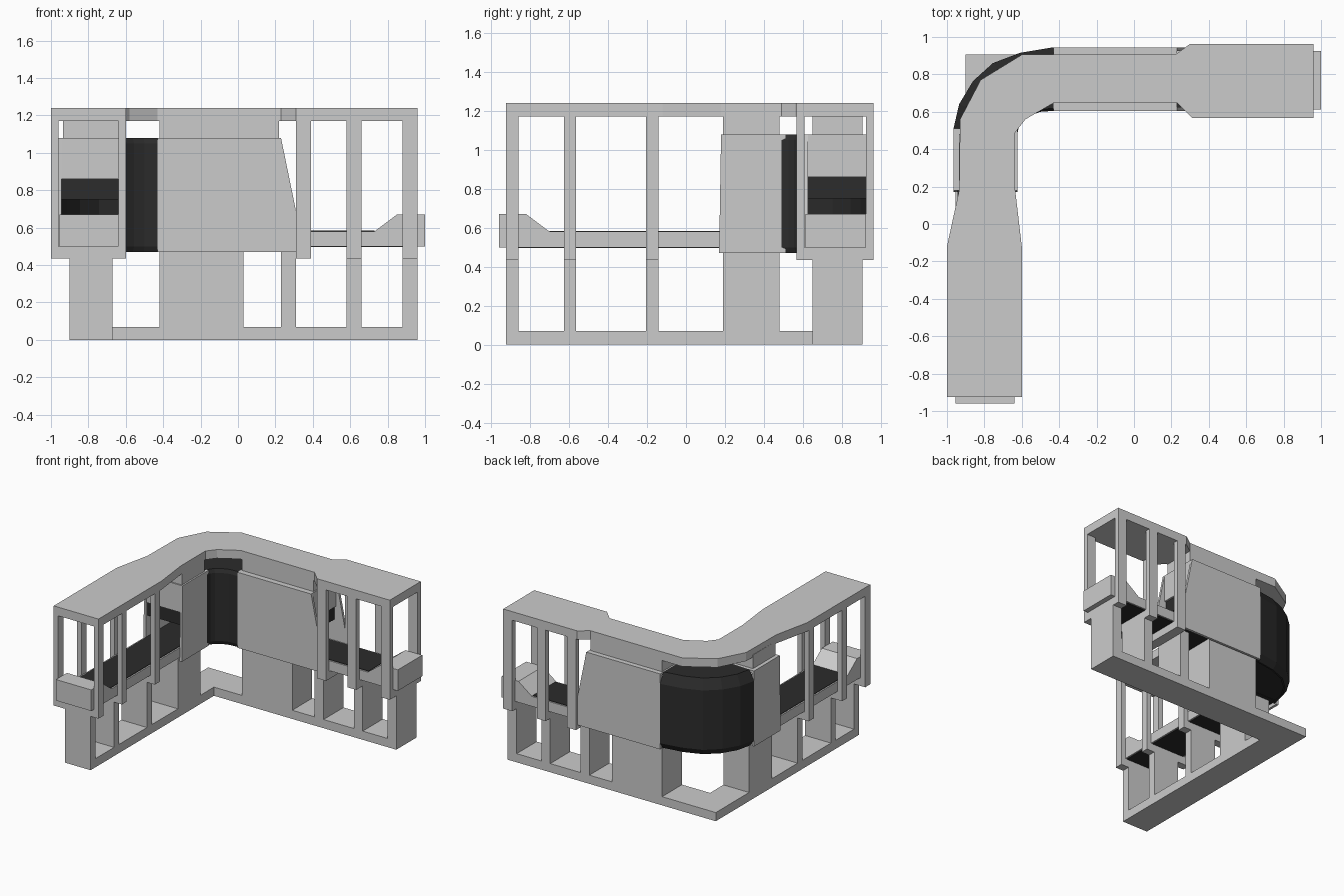
import bpy, bmesh
from mathutils import Vector

if "Cube" in bpy.data.objects:
    bpy.data.objects.remove(bpy.data.objects["Cube"])

dark = bpy.data.materials.new("dark_rubber")
dark.diffuse_color = (0.025, 0.025, 0.025, 1)
dark.use_nodes = True
dark.node_tree.nodes["Principled BSDF"].inputs["Base Color"].default_value = dark.diffuse_color


def prism(name, pts, direction, mat=None):
    """Solid made by extruding a planar outline along a vector."""
    bm = bmesh.new()
    f = bm.faces.new([bm.verts.new(p) for p in pts])
    r = bmesh.ops.extrude_face_region(bm, geom=[f], use_keep_orig=True)
    bmesh.ops.translate(bm, vec=Vector(direction),
                        verts=[g for g in r["geom"] if isinstance(g, bmesh.types.BMVert)])
    return finish(name, bm, mat)


def finish(name, bm, mat=None):
    bmesh.ops.recalc_face_normals(bm, faces=bm.faces)
    me = bpy.data.meshes.new(name)
    bm.to_mesh(me)
    bm.free()
    ob = bpy.data.objects.new(name, me)
    bpy.context.collection.objects.link(ob)
    if mat:
        me.materials.append(mat)
    return ob


def plate(name, outline, z0, z1, mat=None):
    return prism(name, [(x, y, z0) for x, y in outline], (0, 0, z1 - z0), mat)


def wall(name, path_a, path_b, rings, mat):
    """Bent wall: sweep a section between two plan paths; rings = (z, blend a->b)."""
    bm = bmesh.new()
    cols = []
    for a, b in zip(path_a, path_b):
        a, b = Vector(a), Vector(b)
        cols.append([bm.verts.new((*a.lerp(b, t), z)) for z, t in rings])
    n = len(rings)
    for c, d in zip(cols, cols[1:]):
        for i in range(n):
            j = (i + 1) % n
            bm.faces.new((c[i], c[j], d[j], d[i]))
    bm.faces.new(cols[0])
    bm.faces.new(cols[-1])
    return finish(name, bm, mat)


class Arm:
    """One straight arm: u runs outward along the arm, v runs across it."""

    def __init__(self, label, place):
        self.label, self.place = label, place

    def box(self, name, u, v, z, mat=None):
        pts = [self.place(a, b) for a, b in
               ((u[0], v[0]), (u[1], v[0]), (u[1], v[1]), (u[0], v[1]))]
        return plate(self.label + "_" + name, pts, z[0], z[1], mat)

    def side(self, name, uz, v, mat=None):
        pts = [Vector((*self.place(u, v[0]), z)) for u, z in uz]
        d = Vector(self.place(0, v[1])) - Vector(self.place(0, v[0]))
        return prism(self.label + "_" + name, pts, (d.x, d.y, 0), mat)

    def build(self, legs, posts, pedestal, core, frame, tunnel, tunnel_v, tray_v, tray):
        # lower legs and pedestal
        for u in legs:
            self.box("leg", u, core, (0.05, 0.47 if u not in posts else 0.44))
        self.box("pedestal", pedestal, core, (0.05, 0.5))
        # upper portal frames
        for u in posts:
            self.box("inner_post", u, (frame[0], frame[0] + 0.04), (0.435, 1.19))
            self.box("outer_post", u, (frame[1] - 0.04, frame[1]), (0.435, 1.19))
            self.box("cross_beam", u, frame, (0.435, 0.5))
        # tunnel sides with slanted ends, lid, roof support
        u0, top, bot = tunnel
        outline = [(u0, 0.47), (bot, 0.47), (top, 1.08), (u0, 1.08)]
        v0, v1 = tunnel_v
        self.side("inner_panel", outline, (v0, v0 + 0.02))
        self.side("outer_panel", outline, (v1 - 0.02, v1))
        self.box("tunnel_lid", (u0, top), tunnel_v, (1.06, 1.08))
        sup = (pedestal[0], top - 0.01)
        self.box("roof_support", sup, core if self.label == "long" else (0.635, 0.935), (1.07, 1.19))
        # tunnel mouth and curtain
        self.box("mouth_lintel", (top - 0.02, top), (v0 + 0.01, v1 - 0.01), (0.86, 1.07))
        self.box("curtain", (top - 0.03, top - 0.015), (v0 + 0.02, v1 - 0.02), (0.75, 0.87), dark)
        # conveyor tray with raised end stop, belt surfaces
        s0, s1, end = tray
        self.side("tray", [(u0, 0.5), (end, 0.5), (end, 0.67), (s1, 0.67), (s0, 0.58), (u0, 0.58)], tray_v)
        b = (tray_v[0] + 0.012, tray_v[1] - 0.012)
        self.box("belt_top", (u0, s0), b, (0.575, 0.584), dark)
        self.box("belt_return", (u0, end - 0.05), b, (0.497, 0.505), dark)


# long arm along x
A_posts = [(0.31, 0.39), (0.58, 0.66), (0.88, 0.96)]
Arm("long", lambda u, v: (u, v)).build(
    legs=[(0.23, 0.31)] + A_posts[1:], posts=A_posts, pedestal=(-0.42, 0.03),
    core=(0.65, 0.905), frame=(0.567, 0.963), tunnel=(-0.43, 0.23, 0.355),
    tunnel_v=(0.605, 0.945), tray_v=(0.613, 0.925), tray=(0.73, 0.85, 1.0))

# side arm along y
B_posts = [(0.14, 0.205), (0.565, 0.625), (0.86, 0.925)]
Arm("side", lambda u, v: (-v, -u)).build(
    legs=B_posts, posts=B_posts, pedestal=(-0.48, -0.19),
    core=(0.67, 0.9), frame=(0.6, 1.0), tunnel=(-0.51, -0.18, -0.17),
    tunnel_v=(0.622, 0.965), tray_v=(0.64, 0.955), tray=(0.70, 0.82, 0.96))

# base frame
plate("base", [(-0.9, -0.925), (-0.67, -0.925), (-0.67, 0.65), (0.96, 0.65),
               (0.96, 0.905), (-0.9, 0.905)], 0, 0.07)

# roof rail
plate("roof", [(-1, -0.925), (-0.6, -0.925), (-0.6, -0.12), (-0.635, 0.18), (-0.635, 0.49),
               (-0.58, 0.56), (-0.43, 0.647), (0.23, 0.647), (0.31, 0.567), (0.96, 0.567),
               (0.96, 0.963), (0.3, 0.963), (0.22, 0.905), (-0.6, 0.905), (-0.82, 0.77),
               (-0.93, 0.56), (-0.935, 0.18), (-1, -0.12)], 1.17, 1.24)

# dark bend cover: outer and inner walls, lid
outer = [(-0.43, 0.945), (-0.61, 0.915), (-0.755, 0.86), (-0.86, 0.765), (-0.935, 0.64), (-0.965, 0.51)]
inner = [(-0.43, 0.605), (-0.5, 0.6), (-0.555, 0.58), (-0.595, 0.555), (-0.615, 0.525), (-0.622, 0.49)]
rings = [(0.47, 0.1), (0.52, 0), (1.0, 0), (1.08, 0.12), (1.06, 0.18), (0.99, 0.06), (0.52, 0.06), (0.47, 0.14)]
wall("bend_outer_wall", outer, inner, rings, dark)
wall("bend_inner_wall", outer, inner,
     [(0.47, 0.96), (0.5, 1), (1.05, 1), (1.08, 0.96), (1.05, 0.94), (0.5, 0.94)], dark)
wall("bend_lid", outer, inner, [(1.06, 0.13), (1.08, 0.13), (1.08, 0.96), (1.06, 0.96)], dark)

# belt round the bend
wall("bend_tray", outer, inner, [(0.5, 0.05), (0.58, 0.05), (0.58, 0.95), (0.5, 0.95)], dark)
